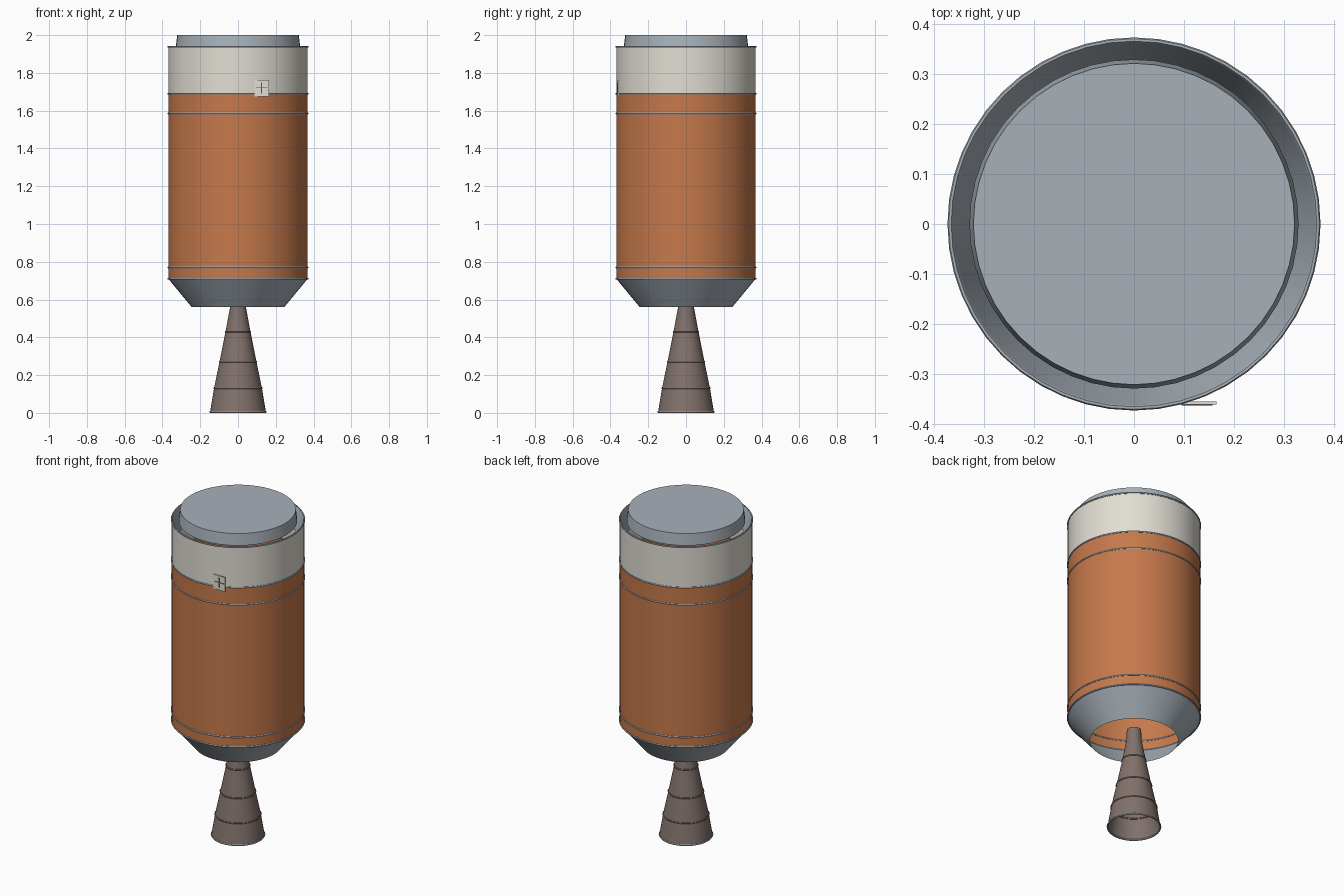
import bpy, bmesh, math

cube = bpy.data.objects.get("Cube")
if cube:
    bpy.data.objects.remove(cube, do_unlink=True)

SIDES = 48
BODY_R = 0.369


def material(name, rgb):
    m = bpy.data.materials.new(name)
    m.use_nodes = True
    m.diffuse_color = (*rgb, 1)
    m.node_tree.nodes["Principled BSDF"].inputs["Base Color"].default_value = (*rgb, 1)
    return m


ORANGE = material("orange foam", (0.56, 0.19, 0.07))
WHITE = material("warm white", (0.76, 0.73, 0.66))
GREY = material("blue grey metal", (0.39, 0.44, 0.485))
BROWN = material("brown nozzle metal", (0.22, 0.165, 0.147))
DARK = material("dark trim", (0.10, 0.09, 0.08))


def finish(name, bm, mat):
    me = bpy.data.meshes.new(name)
    bm.to_mesh(me)
    bm.free()
    ob = bpy.data.objects.new(name, me)
    bpy.context.collection.objects.link(ob)
    me.materials.append(mat)
    bpy.ops.object.select_all(action="DESELECT")
    ob.select_set(True)
    bpy.context.view_layer.objects.active = ob
    bpy.ops.object.shade_smooth_by_angle(angle=math.radians(30))
    return ob


def lathe(name, profile, mat, cap_top=False, closed=False):
    """Revolve (radius, z) points; a profile running upward faces outward."""
    bm = bmesh.new()
    loops = []
    for r, z in profile:
        loops.append([bm.verts.new((r * math.cos(2 * math.pi * i / SIDES),
                                    r * math.sin(2 * math.pi * i / SIDES), z))
                      for i in range(SIDES)])
    pairs = list(zip(loops, loops[1:]))
    if closed:
        pairs.append((loops[-1], loops[0]))
    for low, high in pairs:
        for i in range(SIDES):
            j = (i + 1) % SIDES
            bm.faces.new((low[i], low[j], high[j], high[i]))
    if cap_top:
        bm.faces.new(loops[-1])
    return finish(name, bm, mat)


def ring(name, radius, z, size, mat):
    """Thin hoop with a six-sided section."""
    section = [(radius + size * math.cos(k * math.pi / 3),
                z + size * math.sin(k * math.pi / 3)) for k in range(6)]
    return lathe(name, section, mat, closed=True)


def box(name, low, high, mat):
    bm = bmesh.new()
    bmesh.ops.create_cube(bm, size=1)
    for v in bm.verts:
        v.co = [(a + b) / 2 + c * (b - a) for a, b, c in zip(low, high, v.co)]
    return finish(name, bm, mat)


# Open tank shells
lathe("tank_wall", [(BODY_R, 0.71), (BODY_R, 1.69)], ORANGE)
lathe("upper_band", [(BODY_R, 1.69), (BODY_R, 1.94)], WHITE)
lathe("lower_skirt", [(0.245, 0.56), (BODY_R, 0.71)], GREY)

# Recessed collar and top cover
lathe("top_collar", [(0.365, 1.94), (0.33, 1.83)], GREY)
lathe("top_cover", [(0.33, 1.93), (0.322, 2.0)], GREY, cap_top=True)

# Hoops around the tank
for label, z in (("skirt", 0.71), ("lower", 0.77), ("middle", 1.585),
                 ("upper", 1.69), ("rim", 1.938)):
    ring(label + "_hoop", BODY_R, z, 0.005, GREY)

# Engine nozzle with stiffening hoops
nozzle = [(0.148, 0.003), (0.127, 0.13), (0.098, 0.27), (0.066, 0.43),
          (0.042, 0.56), (0.04, 0.625)]
lathe("nozzle", nozzle, BROWN, cap_top=True)
for n, (r, z) in enumerate(nozzle[1:4]):
    ring(f"nozzle_hoop_{n + 1}", r, z, 0.004, BROWN)
ring("nozzle_lip", 0.147, 0.005, 0.005, GREY)

# Small plate with a cross on the front
box("front_plate", (0.088, -0.362, 1.675), (0.165, -0.356, 1.762), WHITE)
box("plate_cross_upright", (0.123, -0.364, 1.69), (0.127, -0.361, 1.75), DARK)
box("plate_cross_bar", (0.095, -0.3635, 1.719), (0.157, -0.361, 1.723), DARK)
